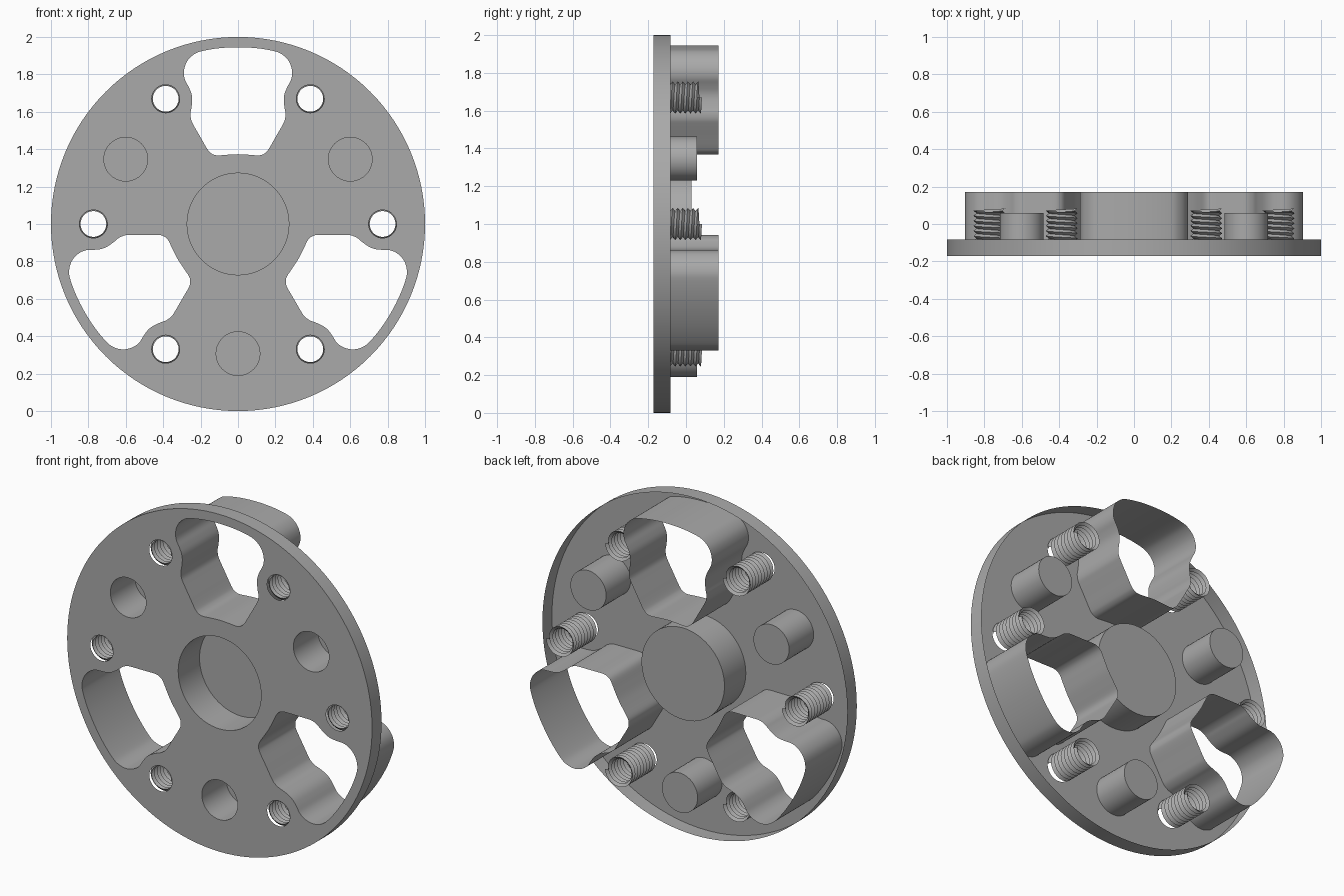
import bpy, bmesh, math
from mathutils import Vector

cube = bpy.data.objects.get("Cube")
if cube:
    bpy.data.objects.remove(cube, do_unlink=True)

FRONT, RIM_BACK, WING_BACK = -0.172, -0.083, 0.172
POST_BACK, HUB_BACK, THREAD_BACK = 0.058, 0.028, 0.088

grey = bpy.data.materials.new("plain_grey")
grey.use_nodes = True
grey.diffuse_color = (0.4, 0.4, 0.4, 1)
grey.node_tree.nodes["Principled BSDF"].inputs["Base Color"].default_value = (0.4, 0.4, 0.4, 1)


def finish(name, bm):
    mesh = bpy.data.meshes.new(name)
    bm.to_mesh(mesh)
    bm.free()
    mesh.materials.append(grey)
    obj = bpy.data.objects.new(name, mesh)
    obj.location.z = 1
    bpy.context.collection.objects.link(obj)
    bpy.ops.object.select_all(action='DESELECT')
    obj.select_set(True)
    bpy.context.view_layer.objects.active = obj
    bpy.ops.object.shade_smooth_by_angle(angle=math.radians(30))
    return obj


def circle(radius, count, cx=0, cz=0):
    return [(cx + radius * math.cos(math.tau * i / count),
             cz + radius * math.sin(math.tau * i / count)) for i in range(count)]


def polar(radius, degrees):
    a = math.radians(degrees)
    return radius * math.cos(a), radius * math.sin(a)


def rotate(loop, degrees):
    c, s = polar(1, degrees)
    return [(x * c - z * s, x * s + z * c) for x, z in loop]


def smooth_loop(points, steps=4):
    """Closed Catmull-Rom curve through the points."""
    pts, out = [Vector(p) for p in points], []
    n = len(pts)
    for i in range(n):
        a, b, c, d = (pts[(i + k) % n] for k in (-1, 0, 1, 2))
        for s in range(steps):
            t = s / steps
            out.append(tuple(0.5 * (2 * b + (c - a) * t + (2 * a - 5 * b + 4 * c - d) * t ** 2
                                    + (3 * b - a - 3 * c + d) * t ** 3)))
    return out


def wall(name, loop, back, cap=False, outward=False):
    """Thin skin swept backwards from the front plane, optionally closed at the back."""
    bm = bmesh.new()
    near = [bm.verts.new((x, FRONT, z)) for x, z in loop]
    far = [bm.verts.new((x, back, z)) for x, z in loop]
    for i in range(len(loop)):
        j = (i + 1) % len(loop)
        bm.faces.new((near[i], near[j], far[j], far[i]))
    if cap:
        bm.faces.new(far)
    bm.normal_update()
    side = bm.faces[:][0] if not bm.faces.ensure_lookup_table() else None
    mid = sum((Vector((x, 0, z)) for x, z in loop), Vector()) / len(loop)
    points_out = side.normal.dot(side.calc_center_median() - mid) > 0
    if points_out != outward:
        bmesh.ops.reverse_faces(bm, faces=bm.faces[:len(loop)])
    if cap and bm.faces[:][-1].normal.y > 0:
        bmesh.ops.reverse_faces(bm, faces=bm.faces[:][-1:])
    return finish(name, bm)


def thread(name, cx, cz, crest=0.085, root=0.069, pitch=0.027, steps=28):
    """Helical V-groove skin."""
    bm = bmesh.new()
    turns = int((THREAD_BACK - FRONT) / pitch)
    rows = {}
    for i in range(steps * turns + 1):
        c, s = polar(1, 360 * i / steps)
        y = FRONT + pitch * i / steps
        for key, r, dy in (("root", root, 0), ("crest", crest, pitch / 2)):
            rows[key, i] = bm.verts.new((cx + r * c, y + dy, cz + r * s))
    last = steps * turns
    for i in range(last):
        bm.faces.new((rows["root", i], rows["root", i + 1], rows["crest", i + 1], rows["crest", i]))
        if i + steps < last:
            bm.faces.new((rows["crest", i], rows["crest", i + 1],
                          rows["root", i + 1 + steps], rows["root", i + steps]))
    return finish(name, bm)


# Wing opening: half outline, mirrored
half = [(0.1, 0.94), (0.19, 0.925), (0.235, 0.907), (0.272, 0.87), (0.289, 0.82),
        (0.285, 0.775), (0.265, 0.735), (0.25, 0.7), (0.245, 0.665), (0.249, 0.62),
        (0.254, 0.59), (0.25, 0.555), (0.235, 0.524), (0.2, 0.463), (0.165, 0.402),
        (0.145, 0.379), (0.115, 0.367), (0.06, 0.37)]
wing = smooth_loop([(0, 0.945)] + half + [(0, 0.373)] + [(-x, z) for x, z in reversed(half)])

rim = circle(1, 128)
hub = circle(0.272, 64)
wings = [rotate(wing, a) for a in (0, 120, 240)]
posts = [circle(0.117, 40, *polar(0.693, a)) for a in (30, 150, 270)]
screws = [polar(0.773, a) for a in range(0, 360, 60)]
holes = [circle(0.075, 28, *p) for p in screws]

# Front plate with every opening cut through
bm = bmesh.new()
for loop in [rim, hub] + wings + posts + holes:
    verts = [bm.verts.new((x, FRONT, z)) for x, z in loop]
    for i, v in enumerate(verts):
        bm.edges.new((verts[i - 1], v))
bmesh.ops.triangle_fill(bm, edges=bm.edges[:], use_beauty=True, normal=(0, -1, 0))
bm.normal_update()
bmesh.ops.reverse_faces(bm, faces=[f for f in bm.faces if f.normal.y > 0])
finish("front_plate", bm)

# Rim, hub cup, post cups, wing sleeves and threaded sleeves
wall("outer_rim", rim, RIM_BACK, outward=True)
wall("hub_cup", hub, HUB_BACK, cap=True)
for i in range(3):
    wall(f"post_cup_{i + 1}", posts[i], POST_BACK, cap=True)
    wall(f"wing_sleeve_{i + 1}", wings[i], WING_BACK)
for i, (cx, cz) in enumerate(screws):
    thread(f"threaded_sleeve_{i + 1}", cx, cz)
